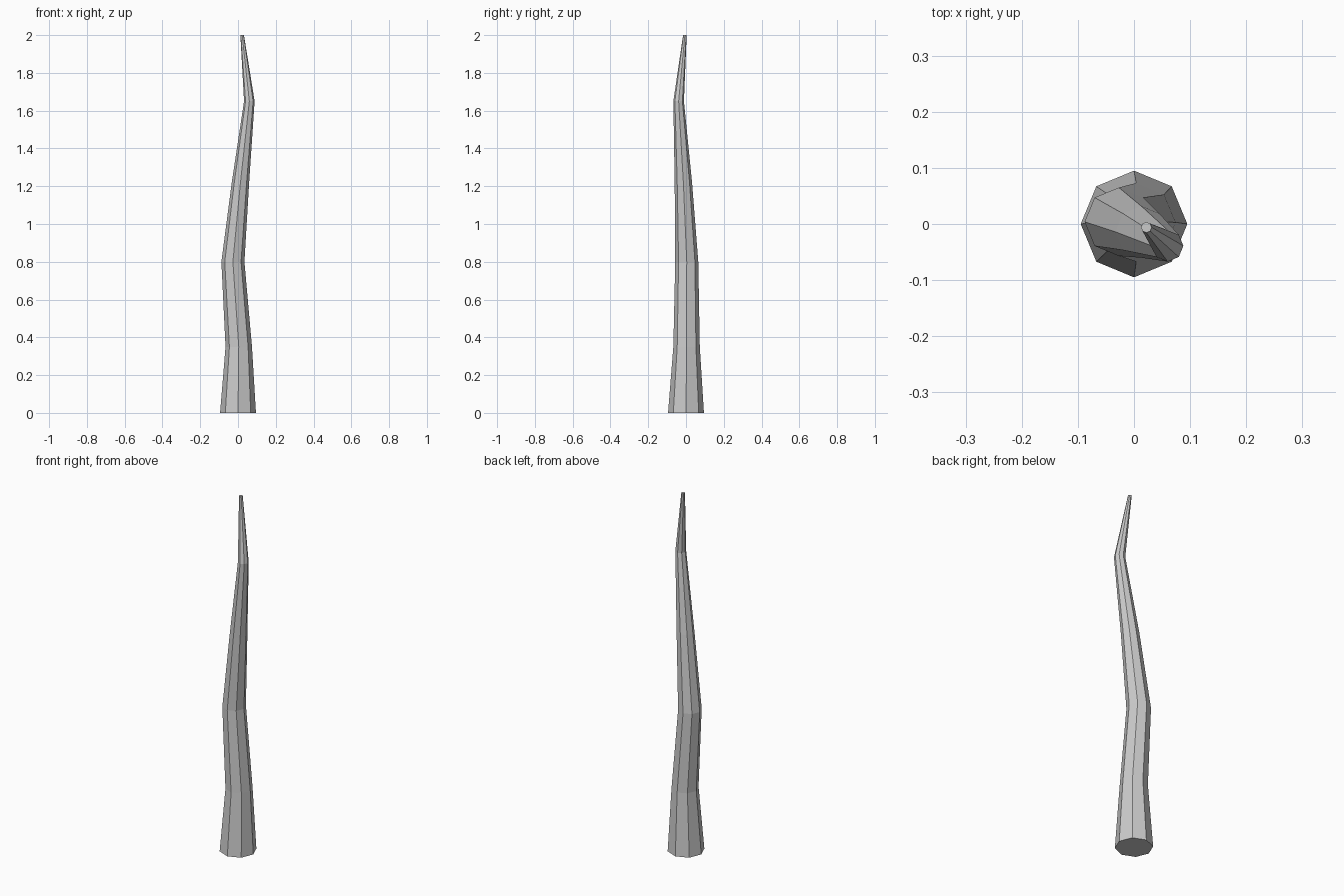
import bpy, bmesh
from math import cos, sin, tau

if "Cube" in bpy.data.objects:
    bpy.data.objects.remove(bpy.data.objects["Cube"])

SIDES = 8
# Horn sections from base to tip: centre x, centre y, height, radius
sections = [
    (0.0, 0.0, 0.0, 0.095),
    (0.004, 0.003, 0.35, 0.070),
    (-0.027, 0.004, 0.80, 0.061),
    (0.013, -0.014, 1.22, 0.046),
    (0.060, -0.039, 1.65, 0.028),
    (0.022, -0.006, 2.0, 0.0095),
]

bm = bmesh.new()
rings = [[bm.verts.new((x + r * cos(tau * i / SIDES), y + r * sin(tau * i / SIDES), z))
          for i in range(SIDES)] for x, y, z, r in sections]

# Side walls between neighbouring sections
for low, high in zip(rings, rings[1:]):
    for i in range(SIDES):
        j = (i + 1) % SIDES
        bm.faces.new((low[i], low[j], high[j], high[i]))

# Base and tip caps
bm.faces.new(rings[0][::-1])
bm.faces.new(rings[-1])

mesh = bpy.data.meshes.new("crooked_spike")
bm.to_mesh(mesh)
bm.free()
bpy.context.collection.objects.link(bpy.data.objects.new("crooked_spike", mesh))
